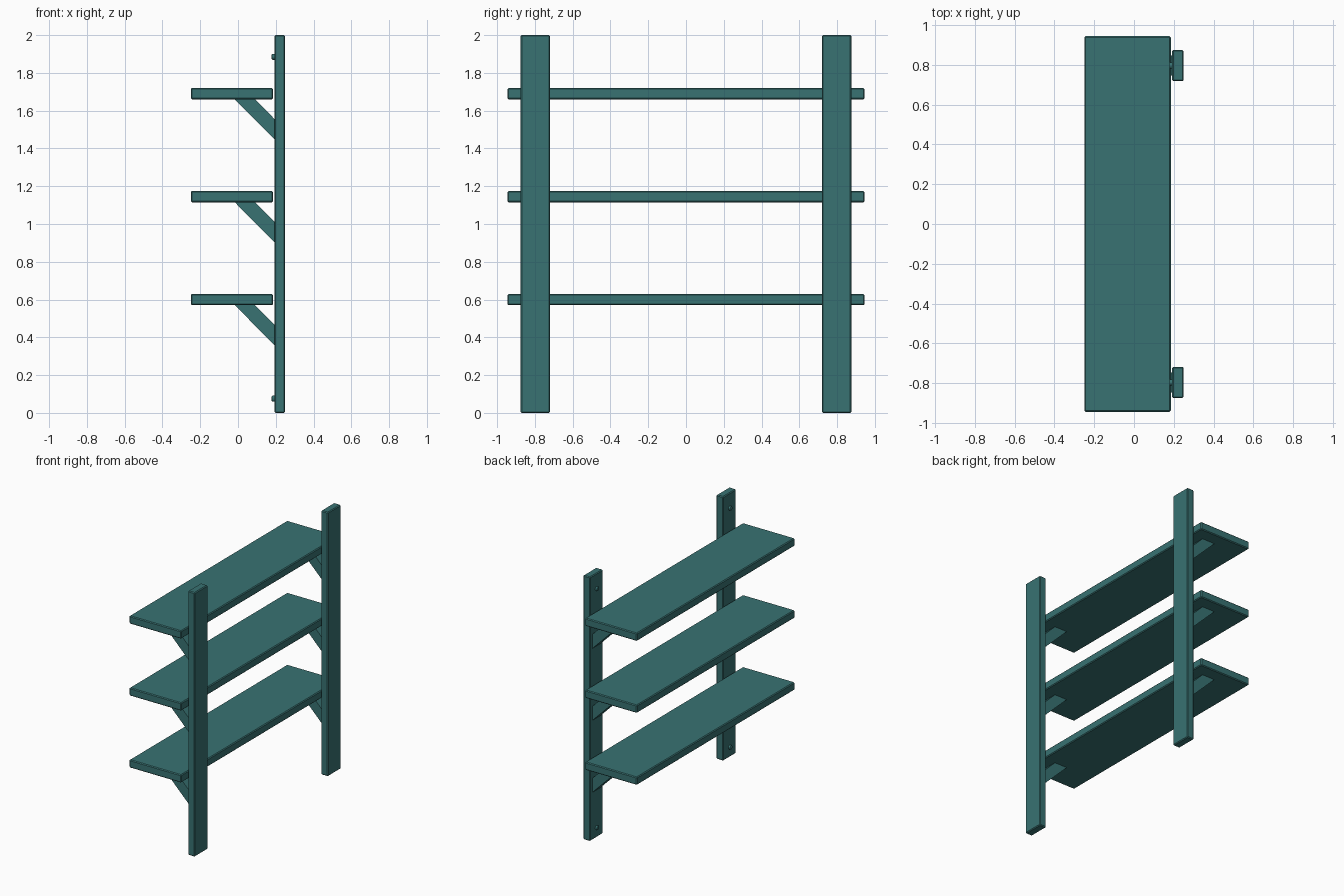
import bpy, bmesh, math

if "Cube" in bpy.data.objects:
    bpy.data.objects.remove(bpy.data.objects["Cube"])

teal = bpy.data.materials.new("teal_paint")
teal.diffuse_color = (0.04, 0.17, 0.17, 1)
teal.use_nodes = True
teal.node_tree.nodes["Principled BSDF"].inputs["Base Color"].default_value = teal.diffuse_color


def finish(name, bm, bevel=0.0, segments=1):
    bmesh.ops.recalc_face_normals(bm, faces=bm.faces)
    me = bpy.data.meshes.new(name)
    bm.to_mesh(me)
    bm.free()
    me.materials.append(teal)
    ob = bpy.data.objects.new(name, me)
    bpy.context.collection.objects.link(ob)
    if bevel:
        mod = ob.modifiers.new("edge_bevel", 'BEVEL')
        mod.width = bevel
        mod.segments = segments
        mod.limit_method = 'ANGLE'
    return ob


def prism(name, profile, y0, y1, bevel=0.0):
    """Extrude an (x, z) profile along y."""
    bm = bmesh.new()
    face = bm.faces.new([bm.verts.new((x, y0, z)) for x, z in profile])
    ext = bmesh.ops.extrude_face_region(bm, geom=[face])["geom"]
    verts = [v for v in ext if isinstance(v, bmesh.types.BMVert)]
    bmesh.ops.translate(bm, verts=verts, vec=(0, y1 - y0, 0))
    return finish(name, bm, bevel)


def box(name, x0, x1, y0, y1, z0, z1):
    return prism(name, [(x0, z0), (x1, z0), (x1, z1), (x0, z1)], y0, y1, 0.006)


def screw(name, y, z):
    bm = bmesh.new()
    bmesh.ops.create_cone(bm, cap_ends=True, segments=16,
                          radius1=0.016, radius2=0.016, depth=0.024)
    ob = finish(name, bm, 0.005, 2)
    ob.rotation_euler = (0, math.pi / 2, 0)
    ob.location = (0.19, y, z)


shelf_heights = (0.57, 1.115, 1.66)

# Shelf boards
for i, z in enumerate(shelf_heights, 1):
    box(f"shelf_{i}", -0.25, 0.185, -0.945, 0.945, z, z + 0.06)

for side, s in (("left", -1), ("right", 1)):
    yc = s * 0.797
    # Upright post
    box(f"post_{side}", 0.192, 0.25, yc - 0.078, yc + 0.078, 0, 2)
    # Diagonal braces under each shelf
    for i, z in enumerate(shelf_heights, 1):
        prism(f"brace_{side}_{i}",
              [(-0.017, z), (0.09, z), (0.195, z - 0.106), (0.195, z - 0.213)],
              yc - 0.05, yc + 0.05)
    # Mounting screws
    for label, z in (("bottom", 0.075), ("top", 1.885)):
        screw(f"screw_{side}_{label}", yc, z)
